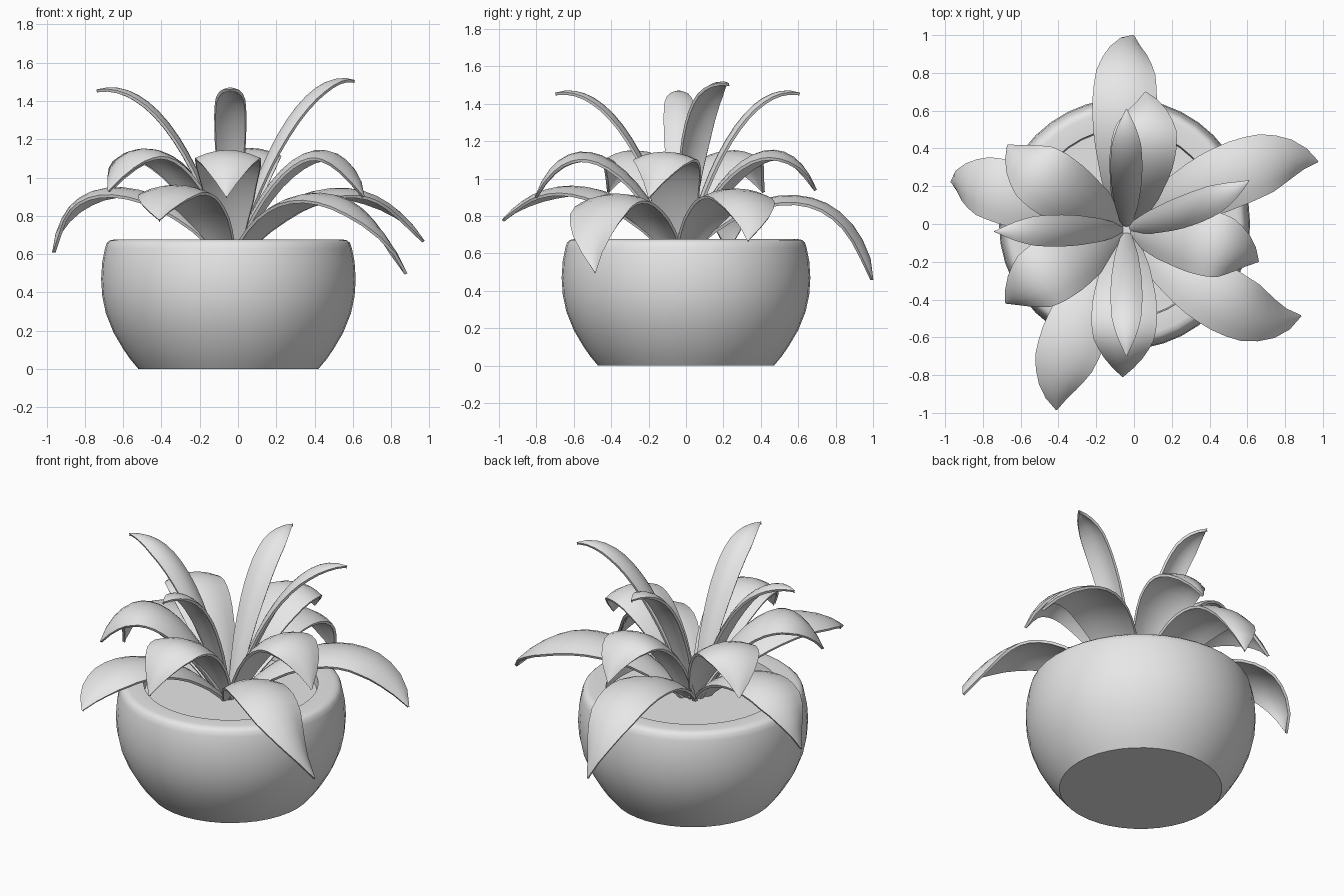
import bpy
import bmesh
import math
from mathutils import Vector

cube = bpy.data.objects.get("Cube")
if cube:
    bpy.data.objects.remove(cube, do_unlink=True)

grey = bpy.data.materials.new("light grey")
grey.use_nodes = True
grey.diffuse_color = (0.8, 0.8, 0.8, 1)
grey.node_tree.nodes["Principled BSDF"].inputs["Base Color"].default_value = (0.8, 0.8, 0.8, 1)

POT_X = -0.05
HEART = Vector((-0.04, -0.03, 0.57))


def finish(bm, name, angle=35):
    """Turn a bmesh into a smooth shaded object with sharp corners kept."""
    bmesh.ops.recalc_face_normals(bm, faces=bm.faces)
    mesh = bpy.data.meshes.new(name)
    bm.to_mesh(mesh)
    bm.free()
    mesh.materials.append(grey)
    obj = bpy.data.objects.new(name, mesh)
    bpy.context.collection.objects.link(obj)
    bpy.ops.object.select_all(action='DESELECT')
    obj.select_set(True)
    bpy.context.view_layer.objects.active = obj
    bpy.ops.object.shade_smooth_by_angle(angle=math.radians(angle))
    return obj


def lathe(name, profile, steps=40):
    """Spin a (radius, height) profile around the vertical axis."""
    bm = bmesh.new()
    verts = [bm.verts.new((r, 0, z)) for r, z in profile]
    edges = [bm.edges.new(pair) for pair in zip(verts, verts[1:])]
    bmesh.ops.spin(bm, geom=verts + edges, cent=(0, 0, 0), axis=(0, 0, 1),
                   angle=math.tau, steps=steps, use_merge=True)
    bmesh.ops.remove_doubles(bm, verts=bm.verts, dist=0.0005)
    obj = finish(bm, name)
    obj.location.x = POT_X
    return obj


def blend(table, t):
    """Linear lookup in a list of (position, value) pairs."""
    for (a, va), (b, vb) in zip(table, table[1:]):
        if t <= b:
            return va + (vb - va) * (t - a) / (b - a)
    return table[-1][1]


OUTLINE = [(0, 0.27), (0.2, 0.72), (0.4, 0.96), (0.55, 1), (0.7, 0.94),
           (0.83, 0.68), (0.93, 0.32), (1, 0.02)]


def leaf(name, tip, bend, half_width, arch, near, far, rows=14, cols=6):
    """Arched blade along a Bezier; near and far are (reach, height) handles."""
    tip = Vector(tip)
    reach = Vector((tip.x - HEART.x, tip.y - HEART.y, 0))
    left = Vector((-reach.y, reach.x, 0)).normalized()
    a = HEART + reach.normalized() * 0.005
    handles = []
    for (along, height), shift in ((near, 0.3), (far, 1)):
        p = HEART + reach * along + left * bend * shift
        p.z = height
        handles.append(p)
    b, c = handles
    d = tip
    bm = bmesh.new()
    grid = []
    for i in range(rows + 1):
        t = i / rows
        s = 1 - t
        point = a * s**3 + b * 3 * s * s * t + c * 3 * s * t * t + d * t**3
        tangent = (b - a) * s * s + (c - b) * 2 * s * t + (d - c) * t * t
        side = Vector((-tangent.y, tangent.x, 0)).normalized()
        up = tangent.cross(side).normalized()
        w = blend(OUTLINE, t)
        row = []
        for j in range(cols + 1):
            u = 2 * j / cols - 1
            row.append(bm.verts.new(point + side * u * w * half_width
                                    - up * arch * w * u * u))
        grid.append(row)
    for r0, r1 in zip(grid, grid[1:]):
        for j in range(cols):
            bm.faces.new((r0[j], r0[j + 1], r1[j + 1], r1[j]))
    bmesh.ops.recalc_face_normals(bm, faces=bm.faces)
    bmesh.ops.solidify(bm, geom=bm.faces[:], thickness=0.016)
    return finish(bm, name, 50)


# Rounded bowl with a broad rim, and the soil inside it
lathe("pot", [(0, 0), (0.47, 0), (0.512, 0.05), (0.55, 0.105), (0.6, 0.19),
              (0.64, 0.29), (0.659, 0.38), (0.665, 0.47), (0.659, 0.56),
              (0.645, 0.63), (0.636, 0.658), (0.62, 0.672), (0.595, 0.677),
              (0.505, 0.673), (0.495, 0.58)])
lathe("soil", [(0, 0.615), (0.5, 0.615)])

# Drooping outer leaves: tip, sideways bend, far handle
outer = [((0, 1.0, 0.46), 0.07, (0.93, 1.05)),
         ((-0.97, 0.22, 0.61), -0.05, (0.97, 1.1)),
         ((0.975, 0.33, 0.67), 0.17, (0.8, 1.07)),
         ((0.885, -0.485, 0.5), -0.21, (0.82, 1.06)),
         ((-0.41, -0.985, 0.78), -0.11, (0.8, 1.06))]
for n, (tip, bend, far) in enumerate(outer, 1):
    leaf(f"outer_leaf_{n}", tip, bend, 0.172, 0.04, (0.33, 1.04), far)

# Middle leaves
middle = [((0.06, 0.7, 0.94), -0.06), ((0.66, -0.2, 0.9), 0.06),
          ((-0.06, -0.81, 0.9), 0), ((-0.68, -0.42, 0.93), -0.04),
          ((-0.67, 0.42, 0.93), 0.06)]
for n, (tip, bend) in enumerate(middle, 1):
    leaf(f"middle_leaf_{n}", tip, bend, 0.175, 0.043, (0.3, 1.18), (0.8, 1.33))

# Tall narrow inner leaves
inner = [((-0.04, 0.61, 1.46), 0), ((-0.74, -0.04, 1.46), 0),
         ((0.61, 0.23, 1.51), -0.05), ((-0.04, -0.7, 1.46), 0)]
for n, (tip, bend) in enumerate(inner, 1):
    leaf(f"inner_leaf_{n}", tip, bend, 0.085, 0.025,
         (0.25, 1.21), (0.63, tip[2] + 0.08))
